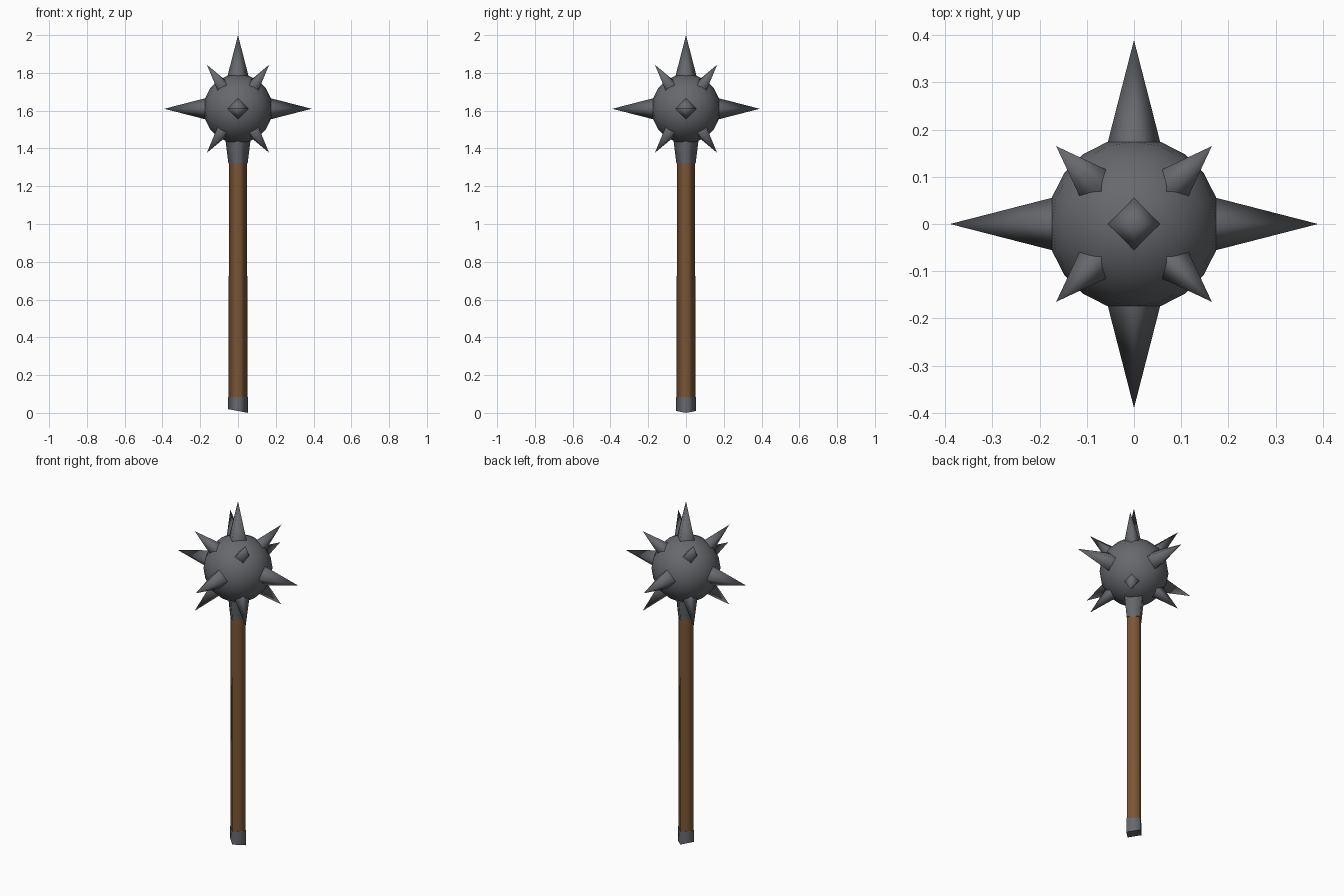
import bpy, bmesh, math
from mathutils import Vector, Matrix

if "Cube" in bpy.data.objects:
    bpy.data.objects.remove(bpy.data.objects["Cube"])


def material(name, rgb):
    m = bpy.data.materials.new(name)
    m.diffuse_color = (*rgb, 1)
    m.use_nodes = True
    m.node_tree.nodes["Principled BSDF"].inputs["Base Color"].default_value = m.diffuse_color
    return m


METAL = material("dark_metal", (0.135, 0.14, 0.153))
WOOD = material("brown_wood", (0.20, 0.092, 0.036))
HEAD = Vector((0, 0, 1.61))


def finish(bm, name, mat):
    bmesh.ops.recalc_face_normals(bm, faces=bm.faces)
    for f in bm.faces:
        f.smooth = len(f.verts) == 3 or abs(f.normal.z) < 0.9 or name == "ball"
    me = bpy.data.meshes.new(name)
    bm.to_mesh(me)
    bm.free()
    me.materials.append(mat)
    ob = bpy.data.objects.new(name, me)
    bpy.context.collection.objects.link(ob)
    return ob


def spike(name, direction, base, tip, radius):
    # four-sided pyramid pointing outwards from the ball
    d = Vector(direction).normalized()
    side = Vector((0, 0, 1)).cross(d)
    side = side.normalized() if side.length > 0.01 else Vector((1, 0, 0))
    up = d.cross(side)
    rot = Matrix((side, up, d)).transposed().to_4x4()
    bm = bmesh.new()
    bmesh.ops.create_cone(bm, segments=4, radius1=radius, radius2=0, depth=tip - base,
                          matrix=Matrix.Translation(HEAD + d * (base + tip) / 2) @ rot)
    bmesh.ops.remove_doubles(bm, verts=bm.verts, dist=1e-5)
    finish(bm, name, METAL)


def shaft(name, z0, r0, z1, r1, mat, caps):
    # four-sided bar with corners on the x and y axes
    bm = bmesh.new()
    bmesh.ops.create_cone(bm, segments=4, radius1=r0, radius2=r1, depth=z1 - z0, cap_ends=caps,
                          matrix=Matrix.Translation((0, 0, (z0 + z1) / 2)))
    return finish(bm, name, mat)


# Ball
bm = bmesh.new()
bmesh.ops.create_uvsphere(bm, u_segments=20, v_segments=10, radius=0.183,
                          matrix=Matrix.Translation(HEAD))
finish(bm, "ball", METAL)

# Large spikes on the axes (the lower one is replaced by the collar)
for i, d in enumerate([(1, 0, 0), (-1, 0, 0), (0, 1, 0), (0, -1, 0), (0, 0, 1)]):
    spike(f"large_spike_{i}", d, 0.172, 0.39, 0.056)

# Small spikes on the diagonals
for sx in (-1, 1):
    for sy in (-1, 1):
        for sz in (-1, 1):
            spike(f"small_spike_{sx}_{sy}_{sz}", (sx, sy, sz * math.sqrt(2)), 0.17, 0.33, 0.041)

# Handle, collar and pommel
shaft("handle", 0.07, 0.05, 1.34, 0.048, WOOD, False)
shaft("collar", 1.32, 0.051, 1.45, 0.067, METAL, True)
pommel = shaft("pommel", 0.0, 0.053, 0.085, 0.052, METAL, True)

# Slanted pommel end
for v in pommel.data.vertices:
    if v.co.z < 0.04:
        v.co.z = 0.01 * (1 - v.co.x / 0.053)
